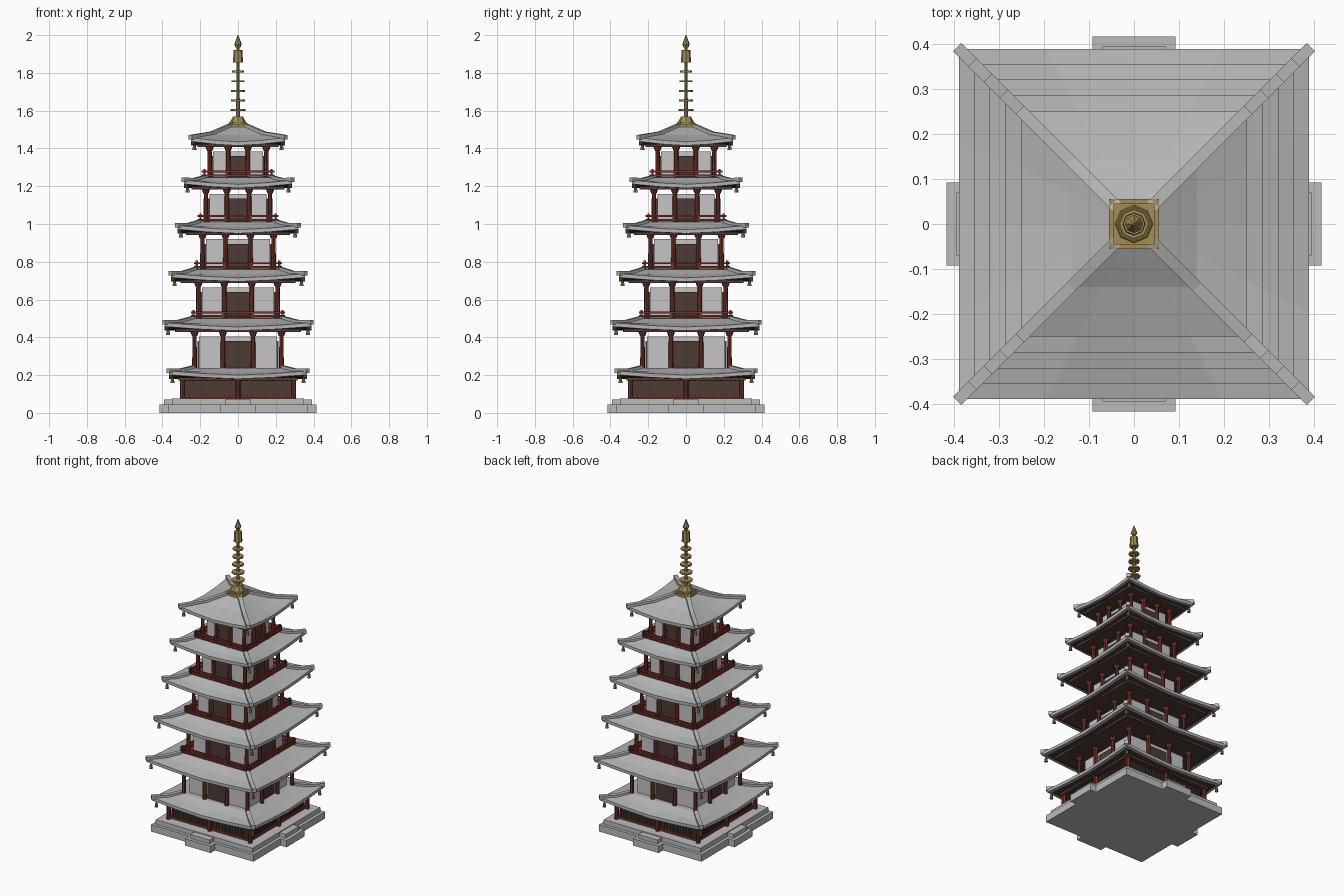
import bpy, bmesh, math
from mathutils import Matrix, Vector

cube = bpy.data.objects.get("Cube")
if cube:
    bpy.data.objects.remove(cube, do_unlink=True)


def material(name, rgb):
    m = bpy.data.materials.new(name)
    m.use_nodes = True
    m.diffuse_color = (*rgb, 1)
    m.node_tree.nodes["Principled BSDF"].inputs["Base Color"].default_value = (*rgb, 1)
    return m


STONE = material("pale stone", (0.5, 0.5, 0.5))
TILE = material("grey roof tile", (0.46, 0.46, 0.46))
PLASTER = material("white plaster", (0.56, 0.56, 0.56))
RED = material("red timber", (0.19, 0.036, 0.025))
BROWN = material("dark brown timber", (0.075, 0.043, 0.034))
GOLD = material("aged gold", (0.36, 0.27, 0.09))


def finish(bm, name, *mats):
    bmesh.ops.recalc_face_normals(bm, faces=bm.faces)
    mesh = bpy.data.meshes.new(name)
    bm.to_mesh(mesh)
    bm.free()
    for m in mats:
        mesh.materials.append(m)
    ob = bpy.data.objects.new(name, mesh)
    bpy.context.collection.objects.link(ob)
    return ob


def box(bm, x0, x1, y0, y1, z0, z1, turn=0):
    """Add a box, turned a number of quarter turns about the centre axis."""
    mat = (Matrix.Rotation(turn * math.pi / 2, 4, 'Z')
           @ Matrix.Translation(((x0 + x1) / 2, (y0 + y1) / 2, (z0 + z1) / 2))
           @ Matrix.Diagonal((x1 - x0, y1 - y0, z1 - z0, 1)))
    bmesh.ops.create_cube(bm, size=1, matrix=mat)


def slab(bm, half, z0, z1):
    box(bm, -half, half, -half, half, z0, z1)


def cone(bm, x, y, z0, z1, r0, r1, sides=8):
    bmesh.ops.create_cone(bm, cap_ends=True, segments=sides, radius1=r0, radius2=r1,
                          depth=z1 - z0, matrix=Matrix.Translation((x, y, (z0 + z1) / 2)))


def square_ring(bm, half, z, lift, n=4):
    """Square loop of vertices whose corners rise by lift."""
    ring = []
    for side in range(4):
        rot = Matrix.Rotation(side * math.pi / 2, 3, 'Z')
        for i in range(n):
            t = 2 * i / n - 1
            ring.append(bm.verts.new(rot @ Vector((t * half, -half, z + lift * abs(t) ** 1.5))))
    return ring


def roof(name, half, eave, inner, top):
    mid = (half + inner) / 2
    mid_z = eave + 0.38 * (top - eave)
    bm = bmesh.new()
    # tiled slab with a dark soffit
    under = eave - 0.02
    loops = [(inner * 0.8, under, 0), (half * 0.95, under, 0.018), (half, under, 0.022),
             (half, eave, 0.022), (mid, mid_z, 0.008), (inner, top, 0)]
    rings = [square_ring(bm, *l) for l in loops]
    for k in range(len(rings) - 1):
        a, b = rings[k], rings[k + 1]
        for i in range(len(a)):
            j = (i + 1) % len(a)
            f = bm.faces.new((a[i], a[j], b[j], b[i]))
            f.material_index = 1 if k == 0 else 0
    bm.faces.new(rings[0]).material_index = 1
    bm.faces.new(rings[-1])
    finish(bm, name, TILE, BROWN)

    # hip ridges, overshooting the corners
    bm = bmesh.new()
    path = [(half + 0.004, eave + 0.024), (mid, mid_z + 0.008), (inner, top)]
    for turn in range(4):
        rot = Matrix.Rotation(turn * math.pi / 2, 3, 'Z')
        sections = []
        for d, z in path:
            sections.append([bm.verts.new(rot @ Vector((d + s, d - s, z + h)))
                             for s, h in ((-.009, -.012), (.009, -.012), (.009, .012), (-.009, .012))])
        for a, b in zip(sections, sections[1:]):
            for i in range(4):
                j = (i + 1) % 4
                bm.faces.new((a[i], a[j], b[j], b[i]))
        bm.faces.new(sections[0])
        bm.faces.new(sections[-1])
    finish(bm, name + "_ridges", TILE)

    # rafter layer under the eave
    bm = bmesh.new()
    slab(bm, half * 0.86, under - 0.008, under + 0.008)
    finish(bm, name + "_rafters", BROWN)

    # corner bells
    bm = bmesh.new()
    d = half - 0.018
    for x in (-d, d):
        for y in (-d, d):
            cone(bm, x, y, under - 0.022, under + 0.004, 0.011, 0.007)
            cone(bm, x, y, under + 0.004, under + 0.02, 0.003, 0.003, 4)
    finish(bm, name + "_bells", GOLD)


def storey(n, floor, top, wall, post, inner_post, rail):
    name = f"storey_{n}"
    wall_top = top - 0.022
    # plaster core and four doors
    bm = bmesh.new()
    slab(bm, wall, floor - 0.02, wall_top)
    finish(bm, name + "_walls", PLASTER)
    bm = bmesh.new()
    for t in range(4):
        w = inner_post - 0.01
        box(bm, -w, w, -wall - 0.008, -wall + 0.01, floor - 0.01, wall_top - 0.025, t)
    finish(bm, name + "_doors", BROWN)

    # columns with capitals, four to a side
    bm = bmesh.new()
    for t in range(4):
        rot = Matrix.Rotation(t * math.pi / 2, 3, 'Z')
        for x in (-post, -inner_post, inner_post):
            p = rot @ Vector((x, -post, 0))
            cone(bm, p.x, p.y, floor - 0.02, top - 0.02, 0.013, 0.011)
            cone(bm, p.x, p.y, top - 0.02, top + 0.005, 0.014, 0.023)
    finish(bm, name + "_columns", RED)

    # balcony with railing
    if rail:
        bm = bmesh.new()
        slab(bm, rail - 0.012, floor - 0.02, floor + 0.004)
        d = rail - 0.015
        for t in range(4):
            for z in (floor + 0.012, floor + 0.032):
                box(bm, -rail, rail, -d - 0.005, -d + 0.005, z - 0.005, z + 0.005, t)
            for x in (-d, -d / 3, d / 3):
                box(bm, x - 0.006, x + 0.006, -d - 0.006, -d + 0.006,
                    floor - 0.01, floor + (0.046 if x == -d else 0.03), t)
        finish(bm, name + "_railing", RED)


# stone base and steps
bm = bmesh.new()
slab(bm, 0.37, 0, 0.045)
slab(bm, 0.35, 0.045, 0.075)
finish(bm, "stone_base", STONE)
bm = bmesh.new()
for t in range(4):
    box(bm, -0.092, 0.092, -0.415, -0.34, 0, 0.045, t)
    box(bm, -0.07, 0.07, -0.393, -0.34, 0.045, 0.07, t)
finish(bm, "stone_steps", STONE)

# ground enclosure: panels, slats, beams and posts
bm = bmesh.new()
slab(bm, 0.28, 0.07, 0.185)
for t in range(4):
    for i in range(24):
        x = -0.27 + i * 0.54 / 23
        box(bm, x - 0.005, x + 0.005, -0.287, -0.27, 0.09, 0.175, t)
finish(bm, "ground_panels", BROWN)
bm = bmesh.new()
for t in range(4):
    box(bm, -0.295, 0.295, -0.293, -0.28, 0.08, 0.094, t)
    box(bm, -0.295, 0.295, -0.293, -0.28, 0.17, 0.182, t)
    rot = Matrix.Rotation(t * math.pi / 2, 3, 'Z')
    for x in (-0.295, 0):
        p = rot @ Vector((x, -0.295, 0))
        cone(bm, p.x, p.y, 0.07, 0.19, 0.013, 0.013)
finish(bm, "ground_frame", RED)

# roofs: half width, eave height, inner half width, inner height
ROOFS = [(0.365, 0.2, 0.24, 0.238), (0.388, 0.455, 0.24, 0.5), (0.354, 0.715, 0.225, 0.76),
         (0.32, 0.97, 0.205, 1.01), (0.285, 1.21, 0.18, 1.245), (0.249, 1.435, 0.03, 1.525)]
for i, r in enumerate(ROOFS):
    roof(f"roof_{i + 1}", *r)

# storeys: wall, outer column, inner column, railing
STOREYS = [(0.207, 0.23, 0.08, 0), (0.19, 0.21, 0.073, 0.25), (0.17, 0.188, 0.066, 0.234),
           (0.152, 0.17, 0.059, 0.214), (0.132, 0.15, 0.052, 0.192)]
for i, s in enumerate(STOREYS):
    storey(i + 1, ROOFS[i][3], ROOFS[i + 1][1] - 0.028, *s)

# gilded finial
bm = bmesh.new()
slab(bm, 0.055, 1.495, 1.53)
slab(bm, 0.045, 1.53, 1.54)
cone(bm, 0, 0, 1.54, 1.57, 0.042, 0.026)
cone(bm, 0, 0, 1.57, 1.95, 0.01, 0.007)
for i in range(5):
    z = 1.603 + i * 0.051
    r = 0.04 - i * 0.002
    cone(bm, 0, 0, z - 0.005, z + 0.005, r, r)
cone(bm, 0, 0, 1.855, 1.92, 0.026, 0.024)
cone(bm, 0, 0, 1.935, 1.95, 0.012, 0.02)
cone(bm, 0, 0, 1.95, 2.0, 0.02, 0.002)
finish(bm, "finial", GOLD)
